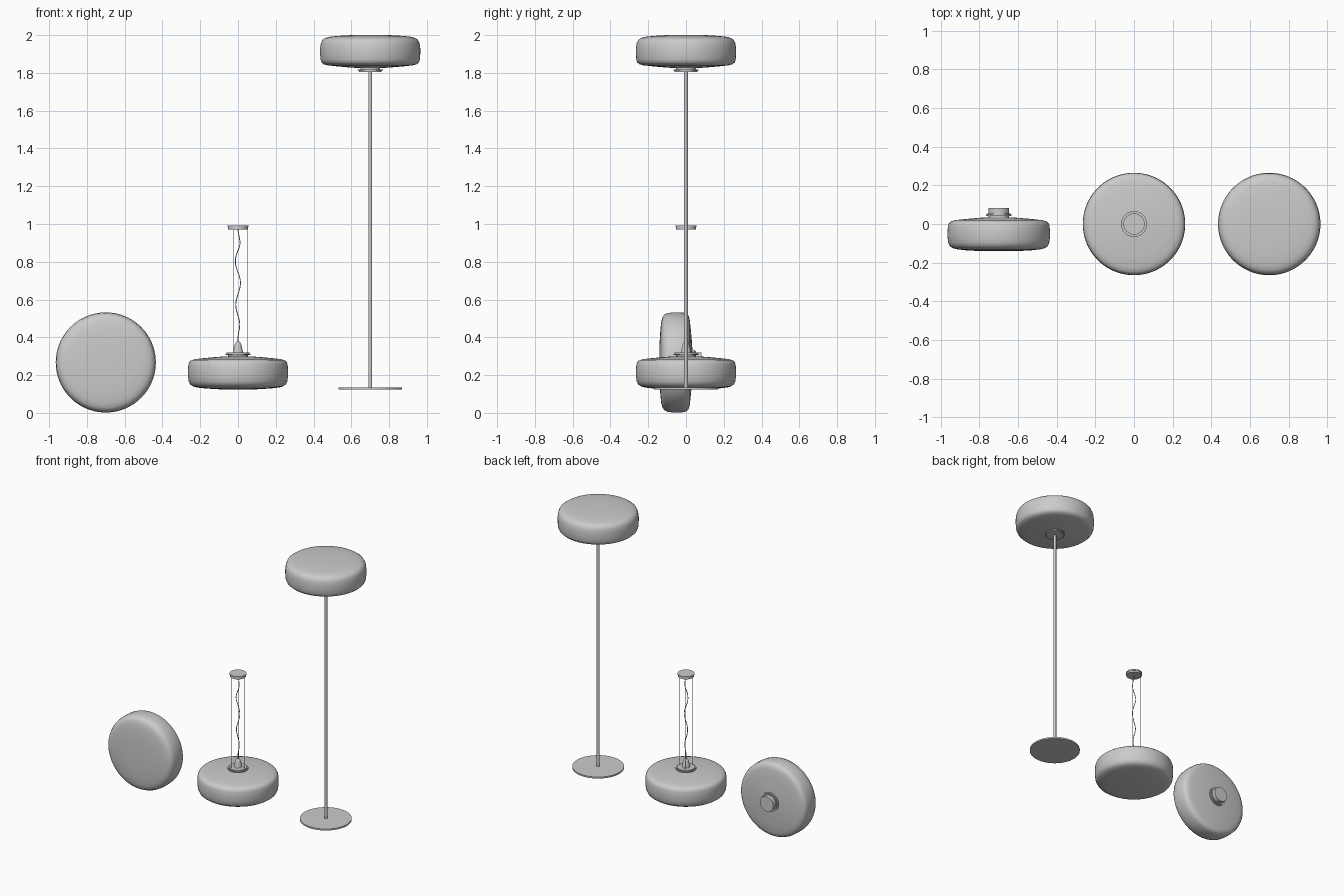
import bpy, bmesh, math
from mathutils import Matrix, Vector

if "Cube" in bpy.data.objects:
    bpy.data.objects.remove(bpy.data.objects["Cube"])


def lathe(name, profile, place=Matrix(), n=64):
    """Revolve (radius, height) points about the local z axis."""
    bm = bmesh.new()
    rings = []
    for r, z in profile:
        if r == 0:
            rings.append([bm.verts.new((0, 0, z))] * n)
        else:
            rings.append([bm.verts.new((r * math.cos(2 * math.pi * i / n),
                                        r * math.sin(2 * math.pi * i / n), z)) for i in range(n)])
    for a, b in zip(rings, rings[1:]):
        for i in range(n):
            j = (i + 1) % n
            bm.faces.new(list(dict.fromkeys((a[i], a[j], b[j], b[i]))))
    bmesh.ops.transform(bm, matrix=place, verts=bm.verts)
    bmesh.ops.recalc_face_normals(bm, faces=bm.faces)
    me = bpy.data.meshes.new(name)
    bm.to_mesh(me)
    bm.free()
    ob = bpy.data.objects.new(name, me)
    bpy.context.collection.objects.link(ob)
    bpy.context.view_layer.objects.active = ob
    ob.select_set(True)
    bpy.ops.object.shade_smooth_by_angle(angle=math.radians(35))
    ob.select_set(False)
    return ob


def disc(name, r, z0, z1, place=Matrix(), n=64):
    return lathe(name, [(0, z0), (r, z0), (r, z1), (0, z1)], place, n)


def wire(name, points, radius):
    cu = bpy.data.curves.new(name, 'CURVE')
    cu.dimensions = '3D'
    cu.bevel_depth = radius
    cu.bevel_resolution = 1
    cu.use_fill_caps = True
    sp = cu.splines.new('POLY')
    sp.points.add(len(points) - 1)
    for p, co in zip(sp.points, points):
        p.co = (*co, 1)
    ob = bpy.data.objects.new(name, cu)
    bpy.context.collection.objects.link(ob)


# Drum shade, diffuser face at local z = 0, fitting at the other end
SHADE = [(0, 0), (0.10, 0), (0.17, 0.004), (0.215, 0.009), (0.238, 0.015), (0.253, 0.025),
         (0.261, 0.042), (0.265, 0.07), (0.265, 0.10), (0.263, 0.13), (0.258, 0.144),
         (0.247, 0.154), (0.225, 0.160), (0.17, 0.166), (0.10, 0.172), (0.05, 0.175), (0, 0.175)]
COLLAR = [(0, 0.172), (0.052, 0.172), (0.052, 0.181), (0.067, 0.181), (0.067, 0.188),
          (0.060, 0.188), (0.060, 0.194), (0, 0.194)]


def lamp_head(prefix, place):
    lathe(prefix + "_shade", SHADE, place, 80)
    lathe(prefix + "_collar", COLLAR, place)


# Wall lamp: diffuser faces the front, mount at the back
wall = Matrix.Translation((-0.7, -0.14, 0.267)) @ Matrix.Rotation(-math.pi / 2, 4, 'X')
lamp_head("wall", wall)
disc("wall_mount", 0.053, 0.194, 0.222, wall)

# Pendant lamp: diffuser faces down
lamp_head("pendant", Matrix.Translation((0, 0, 0.125)))
lathe("pendant_cord_grip", [(0, 0.317), (0.027, 0.317), (0.024, 0.335), (0.018, 0.36),
                            (0.013, 0.372), (0.007, 0.378), (0, 0.378)], n=32)
disc("pendant_canopy", 0.052, 0.971, 0.985)
disc("pendant_canopy_cap", 0.055, 0.983, 0.992)

# Three straight suspension wires
for k in range(3):
    a = k * 2 * math.pi / 3
    x, y = 0.049 * math.cos(a), 0.049 * math.sin(a)
    wire("suspension_wire", [(x, y, 0.315), (x, y, 0.975)], 0.001)

# Wavy power cord
cord = []
for i in range(81):
    t = i / 80
    amp = 0.016 * min(1, 6 * t, 6 * (1 - t)) * (0.6 + 0.4 * t)
    ph = 2 * math.pi * 2.6 * (1 - t)
    cord.append((amp * math.sin(ph), 0.5 * amp * math.cos(ph), 0.375 + 0.6 * t))
wire("power_cord", cord, 0.0025)

# Floor lamp: diffuser faces up, on a pole with a round foot
floor = Matrix.Translation((0.7, 0, 2.0)) @ Matrix.Rotation(math.pi, 4, 'X')
lamp_head("floor", floor)
foot = Matrix.Translation((0.7, 0, 0))
disc("floor_pole", 0.010, 0.13, 1.81, foot, 24)
disc("floor_base", 0.169, 0.124, 0.135, foot)
